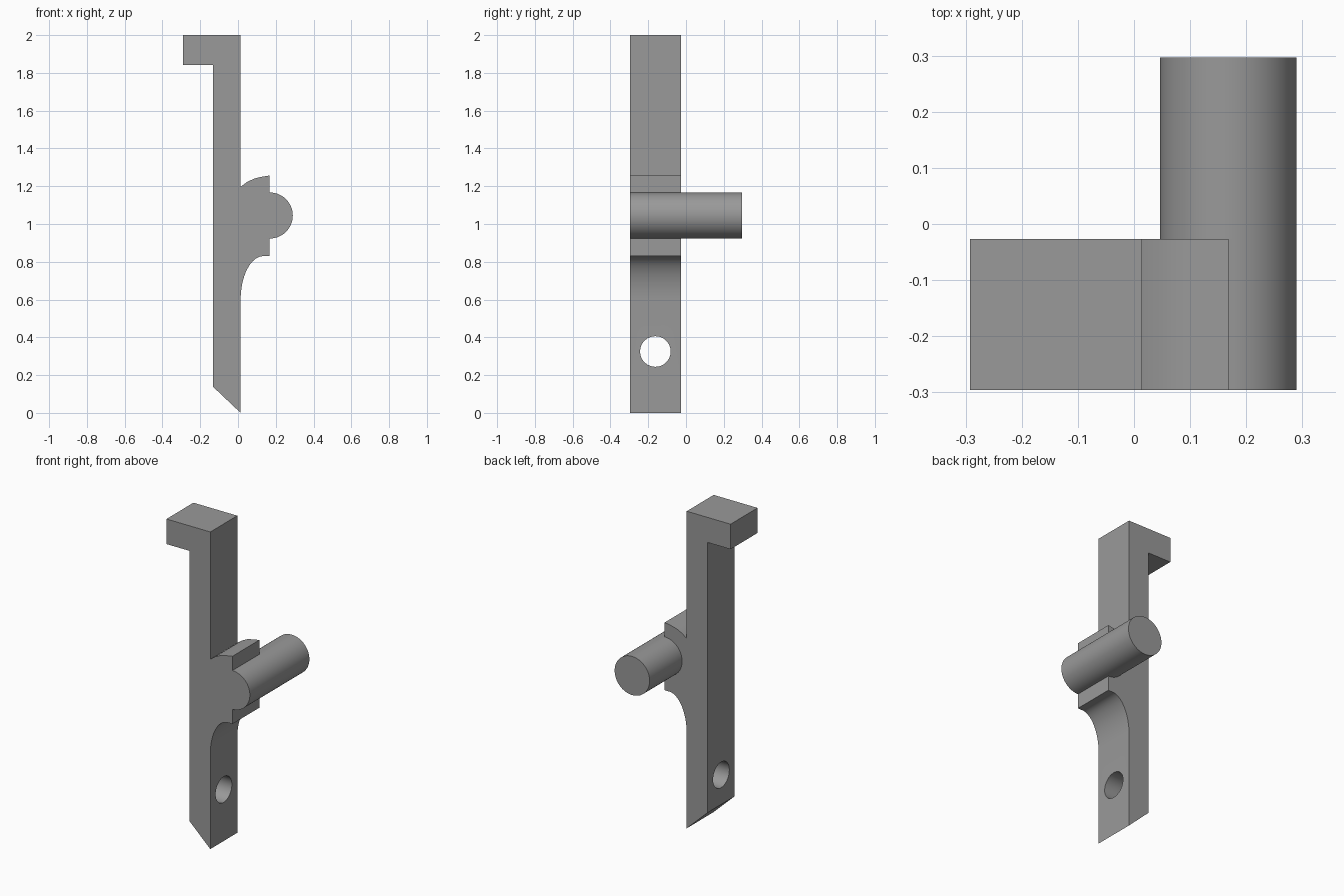
import bpy, bmesh, math
from mathutils import Matrix

if "Cube" in bpy.data.objects:
    bpy.data.objects.remove(bpy.data.objects["Cube"])

FRONT, BACK, ROD_END = -0.296, -0.027, 0.297
ROD_X, ROD_Z, ROD_R = 0.168, 1.045, 0.122

grey = bpy.data.materials.new("plain grey")
grey.diffuse_color = (0.32, 0.32, 0.32, 1)
grey.use_nodes = True
grey.node_tree.nodes["Principled BSDF"].inputs["Base Color"].default_value = grey.diffuse_color


def arc(cx, cz, rx, rz, start, end, n):
    """Points of an elliptical arc in the x-z plane, angles in degrees."""
    angles = [math.radians(start + (end - start) * i / n) for i in range(n + 1)]
    return [(cx + rx * math.cos(a), cz + rz * math.sin(a)) for a in angles]


def extrude_profile(name, points, y0, y1, start_cap=True):
    """Extrude an x-z outline along y."""
    bm = bmesh.new()
    face = bm.faces.new([bm.verts.new((x, y0, z)) for x, z in points])
    new = bmesh.ops.extrude_face_region(bm, geom=[face], use_keep_orig=True)["geom"]
    verts = [g for g in new if isinstance(g, bmesh.types.BMVert)]
    bmesh.ops.translate(bm, vec=(0, y1 - y0, 0), verts=verts)
    bmesh.ops.recalc_face_normals(bm, faces=bm.faces[:])
    if not start_cap:
        bmesh.ops.delete(bm, geom=[face], context='FACES_ONLY')
    return add_object(name, bm)


def add_object(name, bm):
    mesh = bpy.data.meshes.new(name)
    bm.to_mesh(mesh)
    bm.free()
    mesh.materials.append(grey)
    obj = bpy.data.objects.new(name, mesh)
    bpy.context.collection.objects.link(obj)
    return obj


def activate(obj):
    bpy.ops.object.select_all(action='DESELECT')
    obj.select_set(True)
    bpy.context.view_layer.objects.active = obj


# Bar with hooked top, slanted foot, and the bracket holding the rod
outline = [(0.014, 0), (0.014, 0.6)]
outline += arc(0.135, 0.6, 0.121, 0.23, 180, 90, 16)[1:]
outline += [(ROD_X, 0.83)]
outline += arc(ROD_X, ROD_Z, ROD_R, ROD_R, -90, 90, 32)
outline += [(ROD_X, 1.257), (0.125, 1.25), (0.085, 1.24), (0.047, 1.222), (0.014, 1.197),
            (0.014, 2), (-0.292, 2), (-0.292, 1.842), (-0.132, 1.842), (-0.132, 0.138)]
bar = extrude_profile("hooked_bar", outline, FRONT, BACK)

# Round hole through the lower bar
bm = bmesh.new()
bmesh.ops.create_cone(bm, cap_ends=True, segments=48, radius1=0.081, radius2=0.081, depth=0.6,
                      matrix=Matrix.Translation((-0.06, -0.162, 0.325)) @ Matrix.Rotation(math.pi / 2, 4, 'Y'))
cutter = add_object("hole_cutter", bm)
cutter.hide_render = True
cut = bar.modifiers.new("hole", 'BOOLEAN')
cut.operation, cut.solver, cut.object = 'DIFFERENCE', 'EXACT', cutter
activate(bar)
bpy.ops.object.modifier_apply(modifier=cut.name)
bpy.data.objects.remove(cutter)

# Rod continuing out of the back of the bracket
rod = extrude_profile("rod", arc(ROD_X, ROD_Z, ROD_R, ROD_R, -90, 270, 64)[:-1],
                      BACK, ROD_END, start_cap=False)

for obj in (bar, rod):
    activate(obj)
    bpy.ops.object.shade_smooth_by_angle(angle=math.radians(25))
